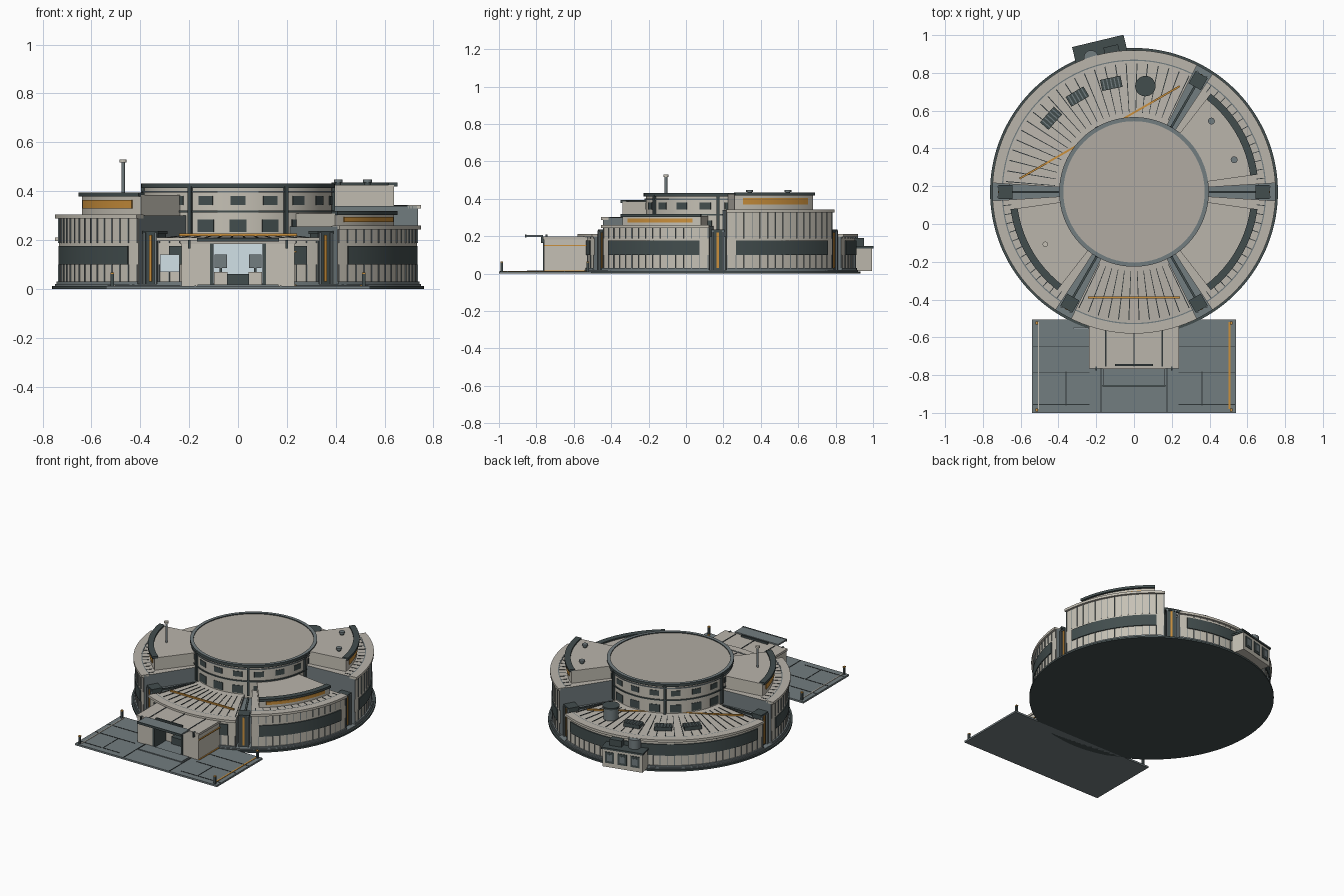
import bpy, bmesh, math
from mathutils import Matrix, Vector

if "Cube" in bpy.data.objects:
    bpy.data.objects.remove(bpy.data.objects["Cube"])

CY = 0.17  # centre of the round building on y


def material(name, rgb):
    m = bpy.data.materials.new(name)
    m.diffuse_color = (*rgb, 1)
    m.use_nodes = True
    m.node_tree.nodes["Principled BSDF"].inputs["Base Color"].default_value = m.diffuse_color
    return m


WALL = material("warm wall", (0.56, 0.53, 0.46))
ROOF = material("roof beige", (0.44, 0.41, 0.36))
PANEL = material("light roof panel", (0.49, 0.46, 0.41))
DARK = material("dark slate", (0.055, 0.075, 0.076))
SLATE = material("blue grey", (0.17, 0.205, 0.215))
SEAM = material("seam dark", (0.03, 0.038, 0.04))
AMBER = material("amber", (0.60, 0.28, 0.045))
GLASS = material("pale glass", (0.68, 0.80, 0.85))


def finish(name, bm, mats, smooth=False):
    bmesh.ops.recalc_face_normals(bm, faces=bm.faces)
    me = bpy.data.meshes.new(name)
    bm.to_mesh(me)
    bm.free()
    for m in mats:
        me.materials.append(m)
    ob = bpy.data.objects.new(name, me)
    bpy.context.collection.objects.link(ob)
    if smooth:
        bpy.context.view_layer.objects.active = ob
        ob.select_set(True)
        bpy.ops.object.shade_smooth_by_angle(angle=math.radians(25))
        ob.select_set(False)
    return ob


def arc(name, r0, r1, a0, a1, z0, z1, side, top=None, end=None, zi=None):
    """Ring sector from angle a0 to a1; zi is the inner top height of a sloped roof."""
    full = a1 - a0 >= 360
    n = max(1, round((a1 - a0) / 2.5))
    prof = [(r0, z0), (r1, z0), (r1, z1), (r0, z1 if zi is None else zi)]
    bm = bmesh.new()
    rows = []
    for i in range(n if full else n + 1):
        a = math.radians(a0 + (a1 - a0) * i / n)
        rows.append([bm.verts.new((r * math.cos(a), CY + r * math.sin(a), z)) for r, z in prof])
    for i in range(n):
        p, q = rows[i], rows[(i + 1) % len(rows)]
        for j in range(4):
            k = (j + 1) % 4
            bm.faces.new((p[j], q[j], q[k], p[k])).material_index = 1 if j == 2 else 0
    if not full:
        for row in (rows[0], rows[-1]):
            bm.faces.new(row).material_index = 2
    return finish(name, bm, [side, top or side, end or side], True)


def boxes(name, items, mat):
    """items: (centre, size, z rotation in degrees)"""
    bm = bmesh.new()
    for c, s, rot in items:
        M = Matrix.Translation(c) @ Matrix.Rotation(math.radians(rot), 4, 'Z') @ Matrix.Diagonal((*s, 1))
        bmesh.ops.create_cube(bm, size=1, matrix=M)
    return finish(name, bm, [mat])


def box(name, x0, x1, y0, y1, z0, z1, mat):
    return boxes(name, [(((x0 + x1) / 2, (y0 + y1) / 2, (z0 + z1) / 2), (x1 - x0, y1 - y0, z1 - z0), 0)], mat)


def polar(r, a, z):
    a = math.radians(a)
    return Vector((r * math.cos(a), CY + r * math.sin(a), z))


def cyl(name, p, r, z0, z1, mat, n=24):
    bm = bmesh.new()
    bmesh.ops.create_cone(bm, cap_ends=True, segments=n, radius1=r, radius2=r, depth=z1 - z0,
                          matrix=Matrix.Translation((p[0], p[1], (z0 + z1) / 2)))
    return finish(name, bm, [mat], True)


# round base
cyl("base_disc", (0, CY), 0.762, 0, 0.012, DARK, 144)
cyl("base_step", (0, CY), 0.75, 0.012, 0.02, SLATE, 144)

# central drum with rings, pilasters and two window rows
cyl("drum_wall", (0, CY), 0.385, 0.02, 0.42, WALL, 144)
cyl("drum_roof", (0, CY), 0.375, 0.42, 0.426, ROOF, 144)
arc("drum_rim", 0.374, 0.396, 0, 360, 0.412, 0.432, DARK, SLATE)
arc("drum_middle_ring", 0.38, 0.391, 0, 360, 0.312, 0.32, DARK)
arc("drum_upper_ring", 0.38, 0.391, 0, 360, 0.395, 0.401, SLATE)
boxes("drum_pilasters", [(polar(0.388, a, 0.32), (0.02, 0.016, 0.2), a) for a in range(0, 360, 60)], DARK)
boxes("drum_lower_windows", [(polar(0.383, a, 0.258), (0.009, 0.07, 0.052), a) for a in range(10, 370, 20)], DARK)
boxes("drum_upper_windows", [(polar(0.383, a, 0.362), (0.009, 0.06, 0.036), a) for a in range(10, 370, 20)], DARK)

# spokes: corridor wedge and outer tower with an amber strip
for i, a in enumerate((0, 60, 180, 240, 300)):
    arc(f"corridor_{i}", 0.38, 0.66, a - 3.6, a + 3.6, 0.02, 0.2, SLATE)
    boxes(f"corridor_ridge_{i}", [(polar(0.52, a, 0.203), (0.25, 0.012, 0.012), a)], DARK)
    boxes(f"tower_{i}", [(polar(0.68, a, 0.125), (0.066, 0.066, 0.21), a),
                         (polar(0.68, a, 0.23), (0.074, 0.074, 0.012), a)], DARK)
    boxes(f"tower_light_{i}", [(polar(0.715, a, 0.125), (0.008, 0.012, 0.19), a)], AMBER)
    boxes(f"tower_fins_{i}", [(polar(0.708, a, 0.125) + polar(s * 0.027, a + 90, 0) - Vector((0, CY, 0)),
                              (0.03, 0.01, 0.21), a) for s in (-1, 1)], SLATE)


def wall_details(name, a0, a1, z):
    # window band, cornice, wall ribs and plinth of one sector
    arc(name + "_window_band", 0.73, 0.742, a0 + 4, a1 - 4, 0.1, 0.176, DARK)
    arc(name + "_cornice", 0.70, 0.75, a0, a1, z - 0.012, z + 0.004, WALL, PANEL)
    arc(name + "_cornice_line", 0.694, 0.70, a0, a1, z - 0.01, z + 0.003, SLATE)
    arc(name + "_plinth", 0.73, 0.745, a0, a1, 0.02, 0.03, SLATE)
    n = round((a1 - a0) / 3.5)
    ribs = []
    for i in range(n + 1):
        a = a0 + 0.5 + (a1 - a0 - 1) * i / n
        ribs += [(polar(0.735, a, 0.065), (0.008, 0.004, 0.07), a),
                 (polar(0.735, a, (0.176 + z) / 2), (0.008, 0.004, z - 0.2), a)]
    boxes(name + "_wall_seams", ribs, SLATE)


# three tall sectors with set-back upper storeys
tall = (("back_right", 0, 0.34, 0.425, True), ("left", 180, 0.30, 0.385, True), ("front_right", 300, 0.255, 0.308, True))
for name, a, z, zu, lit in tall:
    a0, a1 = a + 3.6, a + 56.4
    arc(name + "_sector", 0.38, 0.735, a0, a1, 0.02, z, WALL, PANEL, SLATE)
    wall_details(name, a0, a1, z)
    arc(name + "_upper_storey", 0.38, 0.645, a + 8, a + 52, z, zu, WALL, PANEL)
    arc(name + "_parapet", 0.622, 0.66, a + 8, a + 52, zu - 0.006, zu + 0.01, DARK)
    h = zu - z
    arc(name + "_amber_band", 0.64, 0.65, a + 12, a + 48, z + h * 0.35, z + h * 0.75, AMBER)
    boxes(name + "_ledge_seams", [(polar(0.675, a + 6 + 4 * i, z), (0.045, 0.004, 0.004), a + 6 + 4 * i)
                                  for i in range(13)], SEAM)

# two low sectors with sloped, seamed roofs and a straight amber strip
for name, a0, a1 in (("front", 243.6, 296.4), ("back", 63.6, 176.4)):
    arc(name + "_sector", 0.38, 0.735, a0, a1, 0.02, 0.205, WALL, PANEL, SLATE, zi=0.225)
    wall_details(name, a0, a1, 0.207)
    n = round((a1 - a0) / 5)
    for i in range(n + 1):
        a = a0 + 1 + (a1 - a0 - 2) * i / n
        arc(f"{name}_roof_seam_{i}", 0.42, 0.68, a - 0.22, a + 0.22, 0.2, 0.211, SEAM, zi=0.2255)
    p, q = polar(0.61, a0 + 3, 0.222), polar(0.61, a1 - 3, 0.222)
    boxes(name + "_amber_strip", [((p + q) / 2, ((q - p).length, 0.01, 0.01),
                                   math.degrees(math.atan2(q.y - p.y, q.x - p.x)))], AMBER)

# back roof vents and silo
for i, a in enumerate((138.4, 120.7, 101.8)):
    boxes(f"roof_vent_{i}", [(polar(0.587, a, 0.222), (0.06, 0.11, 0.03), a)], DARK)
    boxes(f"roof_vent_slats_{i}", [(polar(0.587, a, 0.238) + polar(t, a + 90, 0) - Vector((0, CY, 0)),
                                   (0.054, 0.006, 0.006), a) for t in (-0.04, -0.02, 0, 0.02, 0.04)], SLATE)
cyl("silo", (0.06, 0.73), 0.048, 0.2, 0.29, SLATE, 32)
cyl("silo_cap", (0.06, 0.73), 0.054, 0.29, 0.302, DARK, 32)

# machine block at the back
A = 103.5
off = lambda t: polar(t, A - 90, 0) - Vector((0, CY, 0))
boxes("machine_block", [(polar(0.755, A, 0.076), (0.12, 0.27, 0.125), A)], WALL)
boxes("machine_block_lid", [(polar(0.757, A, 0.141), (0.13, 0.28, 0.012), A)], DARK)
boxes("machine_grilles", [(polar(0.815, A, 0.08) + off(t), (0.008, 0.06, 0.075), A) for t in (-0.085, 0, 0.085)], DARK)
boxes("machine_grille_cores", [(polar(0.818, A, 0.08) + off(t), (0.006, 0.034, 0.045), A) for t in (-0.085, 0, 0.085)], SLATE)
cyl("machine_tank", polar(0.745, A, 0) + off(-0.055), 0.038, 0.14, 0.21, SLATE)
boxes("machine_unit", [(polar(0.75, A, 0.165) + off(0.06), (0.06, 0.08, 0.05), A)], DARK)

# roof caps and mast
for i, p in enumerate(((0.41, 0.545), (0.53, 0.34))):
    cyl(f"roof_cap_stem_{i}", p, 0.012, 0.425, 0.438, DARK, 16)
    cyl(f"roof_cap_{i}", p, 0.018, 0.436, 0.447, SLATE, 16)
cyl("mast", (-0.47, -0.107), 0.007, 0.385, 0.52, SLATE, 12)
cyl("mast_head", (-0.47, -0.107), 0.014, 0.518, 0.53, WALL, 12)

# forecourt with joints, edge lines and corner posts
box("forecourt", -0.54, 0.54, -1.0, -0.505, 0, 0.012, SLATE)
joints = [((s * 0.175, -0.87, 0.012), (0.006, 0.25, 0.004), 0) for s in (-1, 1)]
joints += [((s * 0.36, -0.87, 0.012), (0.004, 0.18, 0.004), 0) for s in (-1, 1)]
joints += [((s * 0.385, y, 0.012), (0.3, 0.004, 0.004), 0) for s in (-1, 1) for y in (-0.65, -0.785, -0.955)]
boxes("forecourt_joints", joints, SEAM)
box("forecourt_amber_line", 0.5, 0.51, -0.98, -0.52, 0.012, 0.015, AMBER)
box("forecourt_pale_line", -0.508, -0.502, -0.98, -0.52, 0.012, 0.015, WALL)
corners = [(s * 0.515, y) for s in (-1, 1) for y in (-0.985, -0.525)]
boxes("corner_posts", [((x, y, 0.036), (0.013, 0.013, 0.05), 0) for x, y in corners], DARK)
boxes("corner_post_lamps", [((x, y, 0.063), (0.015, 0.015, 0.006), 0) for x, y in corners], AMBER)
box("door_step", -0.165, 0.165, -0.85, -0.765, 0.012, 0.018, SLATE)

# entrance hall: side blocks, roof, door frame, canopy
for s, side in ((-1, "left"), (1, "right")):
    x0, x1 = sorted((s * 0.11, s * 0.232))
    box(f"entrance_{side}_block", x0, x1, -0.76, -0.5, 0.012, 0.185, WALL)
    x0, x1 = sorted((s * 0.1, s * 0.114))
    box(f"door_jamb_{side}", x0, x1, -0.765, -0.58, 0.012, 0.185, DARK)
    box(f"canopy_bracket_{side}", s * 0.2 - 0.005, s * 0.2 + 0.005, -0.775, -0.755, 0.165, 0.2, DARK)
box("entrance_roof", -0.238, 0.238, -0.765, -0.5, 0.183, 0.198, PANEL)
boxes("entrance_roof_seams", [((x, -0.64, 0.198), (0.007, 0.23, 0.004), 0) for x in (-0.15, 0, 0.15)], SEAM)
box("entrance_roof_bar", -0.1, 0.1, -0.752, -0.74, 0.198, 0.21, DARK)
box("canopy", -0.165, 0.165, -0.855, -0.765, 0.197, 0.207, SLATE)
box("canopy_edge", -0.168, 0.168, -0.86, -0.853, 0.194, 0.209, DARK)
box("entrance_amber_upper", 0.23, 0.239, -0.76, -0.52, 0.148, 0.154, AMBER)
box("entrance_amber_lower", 0.23, 0.239, -0.76, -0.52, 0.013, 0.018, AMBER)
box("entrance_back_glass", -0.1, 0.1, -0.584, -0.577, 0.02, 0.183, GLASS)
box("side_glass", -0.32, -0.24, -0.555, -0.547, 0.07, 0.14, GLASS)

# reception inside the door
box("reception_desk", -0.045, 0.045, -0.66, -0.62, 0.012, 0.06, DARK)
for s in (-1, 1):
    box(f"console_{s}", s * 0.07 - 0.028, s * 0.07 + 0.028, -0.64, -0.6, 0.012, 0.07, WALL)
    box(f"console_screen_{s}", s * 0.07 - 0.026, s * 0.07 + 0.026, -0.61, -0.602, 0.085, 0.14, SLATE)
    box(f"console_stand_{s}", s * 0.07 - 0.005, s * 0.07 + 0.005, -0.608, -0.602, 0.07, 0.09, DARK)
